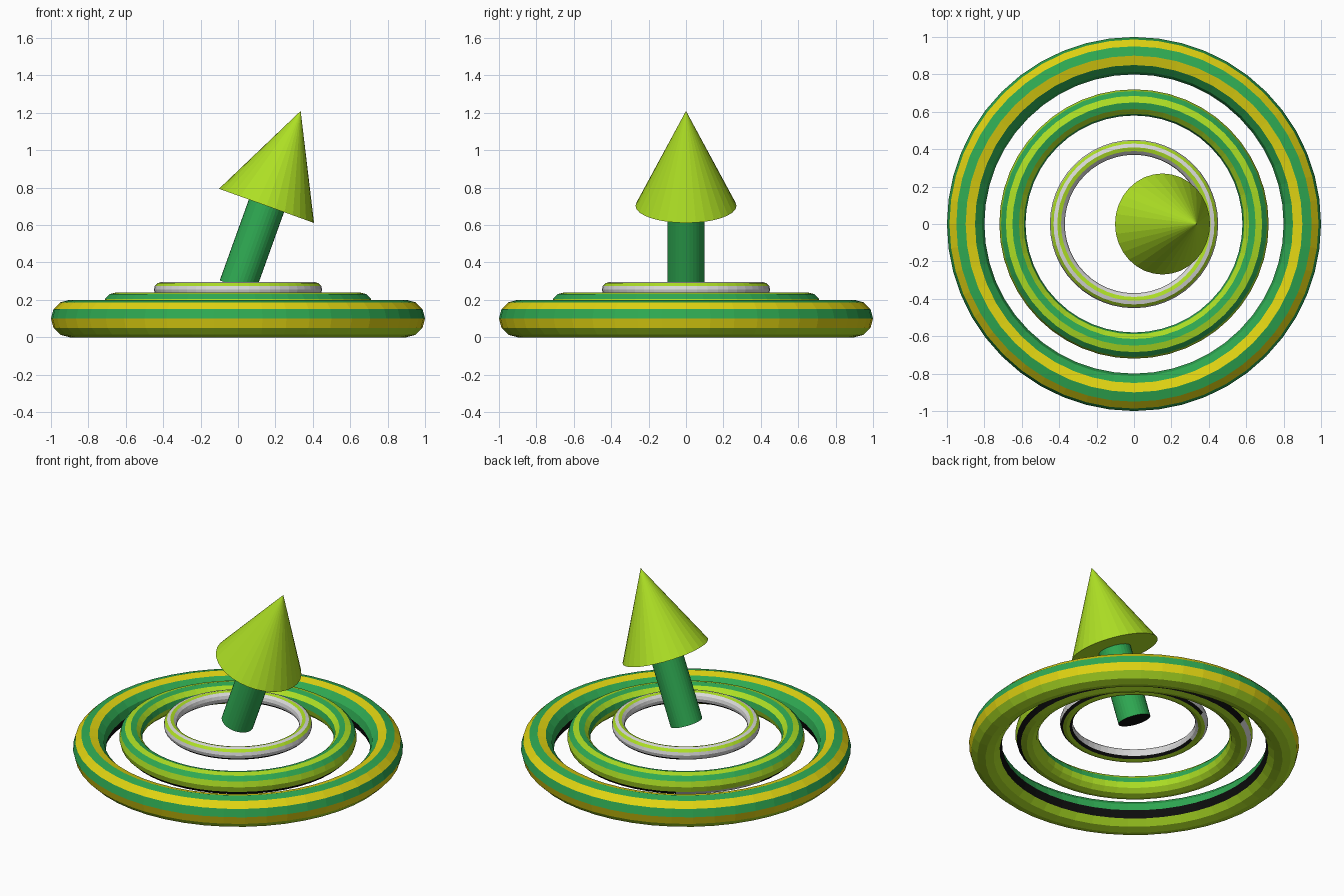
import bpy, bmesh, math
from mathutils import Vector, Matrix

if "Cube" in bpy.data.objects:
    bpy.data.objects.remove(bpy.data.objects["Cube"])


def material(name, rgb):
    m = bpy.data.materials.new(name)
    m.diffuse_color = (*rgb, 1)
    m.use_nodes = True
    m.node_tree.nodes["Principled BSDF"].inputs["Base Color"].default_value = m.diffuse_color
    return m


MATS = {
    "G": material("green", (0.028, 0.40, 0.085)),
    "L": material("lime", (0.42, 0.74, 0.018)),
    "Y": material("yellow", (0.75, 0.66, 0.006)),
    "W": material("light grey", (0.70, 0.70, 0.70)),
    "K": material("black", (0.004, 0.004, 0.004)),
}
KEYS = list(MATS)


def finish(name, bm):
    bmesh.ops.recalc_face_normals(bm, faces=bm.faces)
    mesh = bpy.data.meshes.new(name)
    bm.to_mesh(mesh)
    bm.free()
    for k in KEYS:
        mesh.materials.append(MATS[k])
    obj = bpy.data.objects.new(name, mesh)
    bpy.context.collection.objects.link(obj)


def ring(name, major, minor, z, bands, grey_wedge=False, segs=48):
    """Torus whose bands are coloured in order, from the outer rim over the top."""
    n = len(bands)
    bm = bmesh.new()
    grid = []
    for i in range(segs):
        a = math.tau * i / segs
        row = []
        for j in range(n):
            b = math.tau * j / n
            r = major + minor * math.cos(b)
            row.append(bm.verts.new((r * math.cos(a), r * math.sin(a), z + minor * math.sin(b))))
        grid.append(row)
    for i in range(segs):
        for j in range(n):
            p, q, k = grid[i], grid[(i + 1) % segs], (j + 1) % n
            f = bm.faces.new((p[j], q[j], q[k], p[k]))
            key = bands[j]
            # the dark band turns grey over a short arc
            if grey_wedge and key == "K" and 120 < 360 * (i + 0.5) / segs < 165:
                key = "W"
            f.material_index = KEYS.index(key)
    finish(name, bm)


# Three stepped rings
ring("outer_ring", 0.90, 0.10, 0.10, "GYGYGGKLLLLY")
ring("middle_ring", 0.65, 0.07, 0.17, "LGLGLGLLLLKL", True)
ring("inner_ring", 0.41, 0.04, 0.255, "WLWLWWWKLLKW", True)

# Tilted arrow
base, tip = Vector((0.1525, 0, 0.7025)), Vector((0.335, 0, 1.21))
foot = Vector((-0.004, 0, 0.27))
tilt = Matrix.Rotation(math.atan2(tip.x - base.x, tip.z - base.z), 4, "Y")


def arrow_part(name, start, end, r1, r2, key, cap_key):
    bm = bmesh.new()
    bmesh.ops.create_cone(bm, cap_ends=True, segments=32, radius1=r1, radius2=r2,
                          depth=(end - start).length)
    bmesh.ops.recalc_face_normals(bm, faces=bm.faces)
    for f in bm.faces:
        f.material_index = KEYS.index(cap_key if f.normal.z < -0.9 else key)
    bm.transform(Matrix.Translation((start + end) / 2) @ tilt)
    finish(name, bm)


arrow_part("arrow_shaft", foot, base, 0.10, 0.10, "G", "K")
arrow_part("arrow_head", base, tip, 0.27, 0.0, "L", "L")
